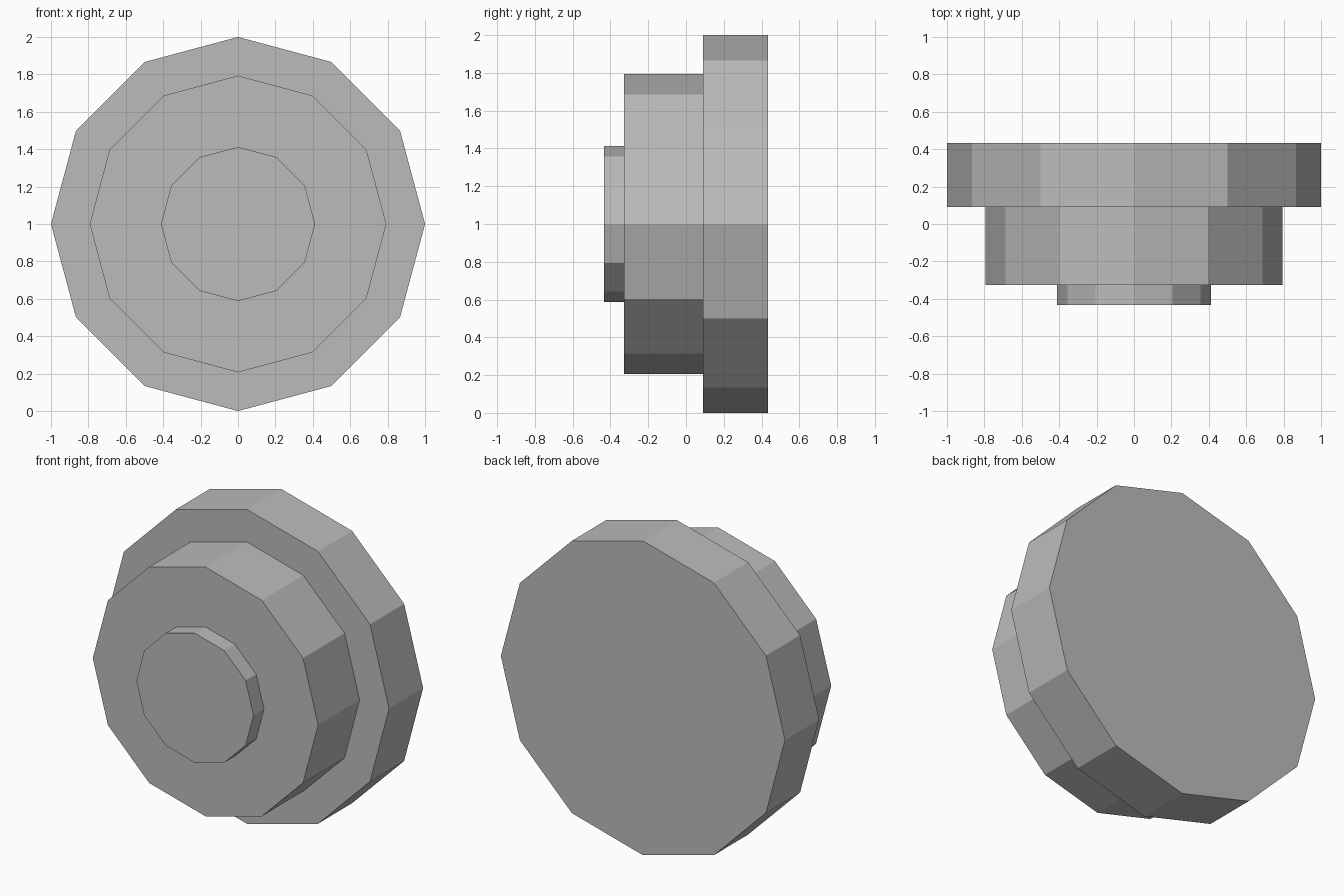
import bpy
import math

if "Cube" in bpy.data.objects:
    bpy.data.objects.remove(bpy.data.objects["Cube"])

grey = bpy.data.materials.new("grey")
grey.diffuse_color = (0.5, 0.5, 0.5, 1)
grey.use_nodes = True
grey.node_tree.nodes["Principled BSDF"].inputs["Base Color"].default_value = grey.diffuse_color


def disc(name, radius, y_front, y_back):
    """Twelve-sided disc with its axis along y and a corner at the top."""
    bpy.ops.mesh.primitive_cylinder_add(
        vertices=12, radius=radius, depth=y_back - y_front,
        location=(0, (y_front + y_back) / 2, 1),
        rotation=(math.pi / 2, 0, 0))
    ob = bpy.context.object
    ob.name = name
    bpy.ops.object.transform_apply(location=False, rotation=True, scale=True)
    ob.data.materials.append(grey)


# Stepped knob: wide base, middle drum and small front button
disc("base_disc", 1.0, 0.09, 0.433)
disc("middle_drum", 0.793, -0.327, 0.09)
disc("front_button", 0.412, -0.433, -0.327)
